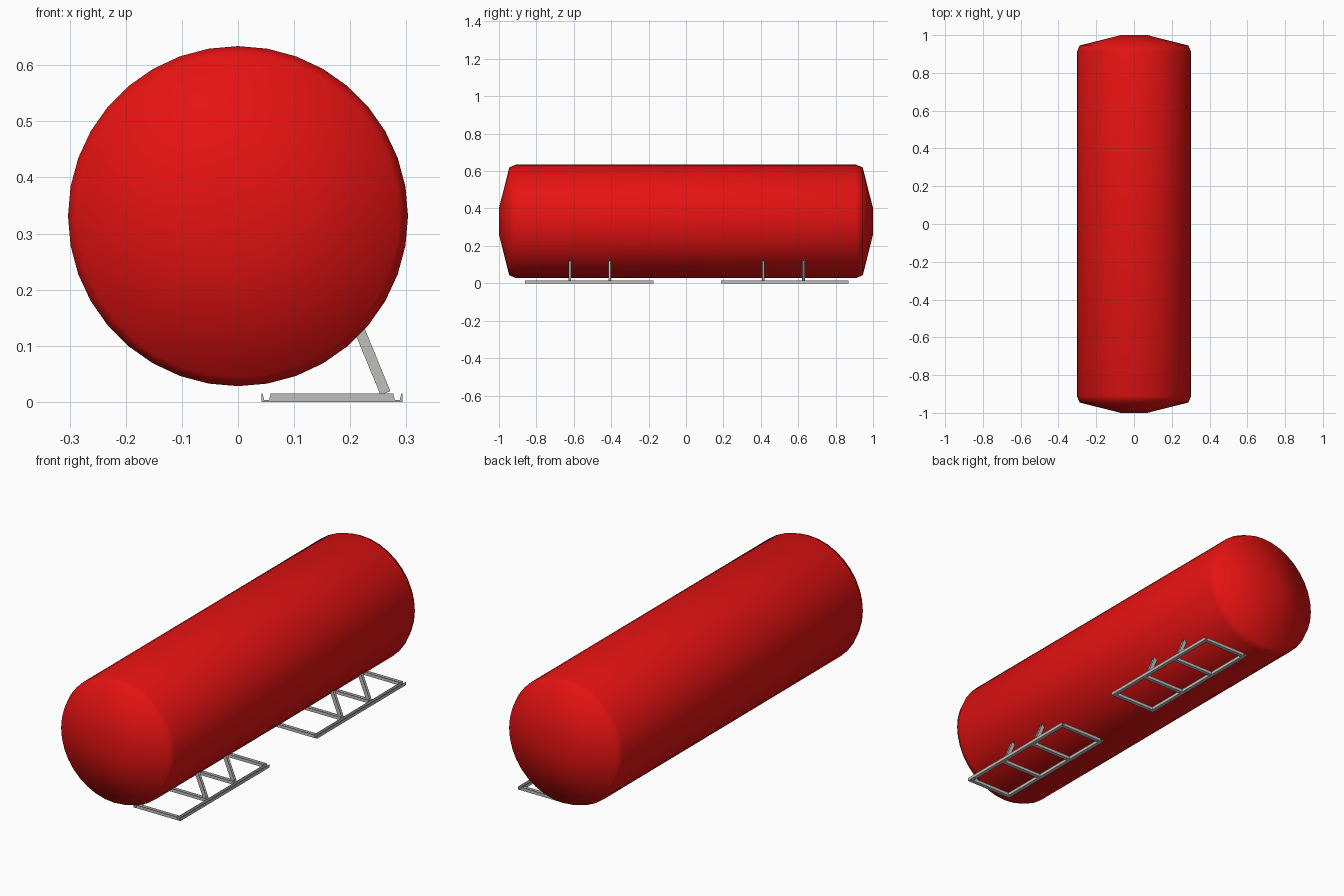
import bpy, bmesh, math
from mathutils import Vector

if "Cube" in bpy.data.objects:
    bpy.data.objects.remove(bpy.data.objects["Cube"])


def material(name, rgb):
    m = bpy.data.materials.new(name)
    m.diffuse_color = (*rgb, 1)
    m.use_nodes = True
    m.node_tree.nodes["Principled BSDF"].inputs["Base Color"].default_value = m.diffuse_color
    return m


RED = material("tank red", (0.78, 0.006, 0.006))
GREY = material("steel grey", (0.52, 0.53, 0.51))


def finish(bm, name, mat):
    bmesh.ops.recalc_face_normals(bm, faces=bm.faces)
    me = bpy.data.meshes.new(name)
    bm.to_mesh(me)
    bm.free()
    ob = bpy.data.objects.new(name, me)
    bpy.context.collection.objects.link(ob)
    me.materials.append(mat)
    return ob


# Pressure tank: stepped cap profile (radius, y) spun around the y axis
R, CZ, SIDES = 0.303, 0.331, 36
half = [(0.07, -1.0), (0.288, -0.945), (R, -0.91)]
profile = half + [(r, -y) for r, y in reversed(half)]
bm = bmesh.new()
rings = []
for r, y in profile:
    rings.append([bm.verts.new((r * math.cos(2 * math.pi * i / SIDES), y,
                                CZ + r * math.sin(2 * math.pi * i / SIDES)))
                  for i in range(SIDES)])
for a, b in zip(rings, rings[1:]):
    for i in range(SIDES):
        j = (i + 1) % SIDES
        bm.faces.new((a[i], a[j], b[j], b[i]))
bm.faces.new(rings[0])
bm.faces.new(rings[-1])
tank = finish(bm, "tank", RED)
for p in tank.data.polygons:
    p.use_smooth = True

# Channel section with tapered inner walls: (side, open direction)
W, H = 0.018, 0.015
SECTION = [(-.5, 0), (.5, 0), (.5, 1), (.4, 1), (.25, .25), (-.25, .25), (-.4, 1), (-.5, 1)]


def channel(bm, start, end, opening, width=W, height=H):
    """Extrude the channel section from start to end (centre of its base)."""
    a, b = Vector(start), Vector(end)
    axis = (b - a).normalized()
    side = axis.cross(Vector(opening)).normalized()
    up = side.cross(axis)
    loops = [[bm.verts.new(p + side * s * width + up * u * height) for s, u in SECTION]
             for p in (a, b)]
    n = len(SECTION)
    for i in range(n):
        j = (i + 1) % n
        bm.faces.new((loops[0][i], loops[0][j], loops[1][j], loops[1][i]))
    bm.faces.new(loops[0])
    bm.faces.new(loops[1])


X0, X1 = 0.051, 0.284     # rail centres
UP = (0, 0, 1)


def support(name, y0, y1, strut_ys):
    # Ground frame: two rails and four rungs
    bm = bmesh.new()
    for x in (X0, X1):
        channel(bm, (x, y0, 0), (x, y1, 0), UP)
    for y in (y0 + W / 2, *strut_ys, y1 - W / 2):
        channel(bm, (X0 + W / 2, y, 0), (X1 - W / 2, y, 0), UP)
    finish(bm, name + "_ground_frame", GREY)
    # Slanted struts leaning in to the tank
    bm = bmesh.new()
    for y in strut_ys:
        channel(bm, (0.254, y, 0.012), (0.208, y, 0.124), (1, 0, 0.4), 0.014, 0.019)
    finish(bm, name + "_struts", GREY)


support("front", -0.86, -0.175, (-0.622, -0.407))
support("rear", 0.187, 0.868, (0.413, 0.628))
